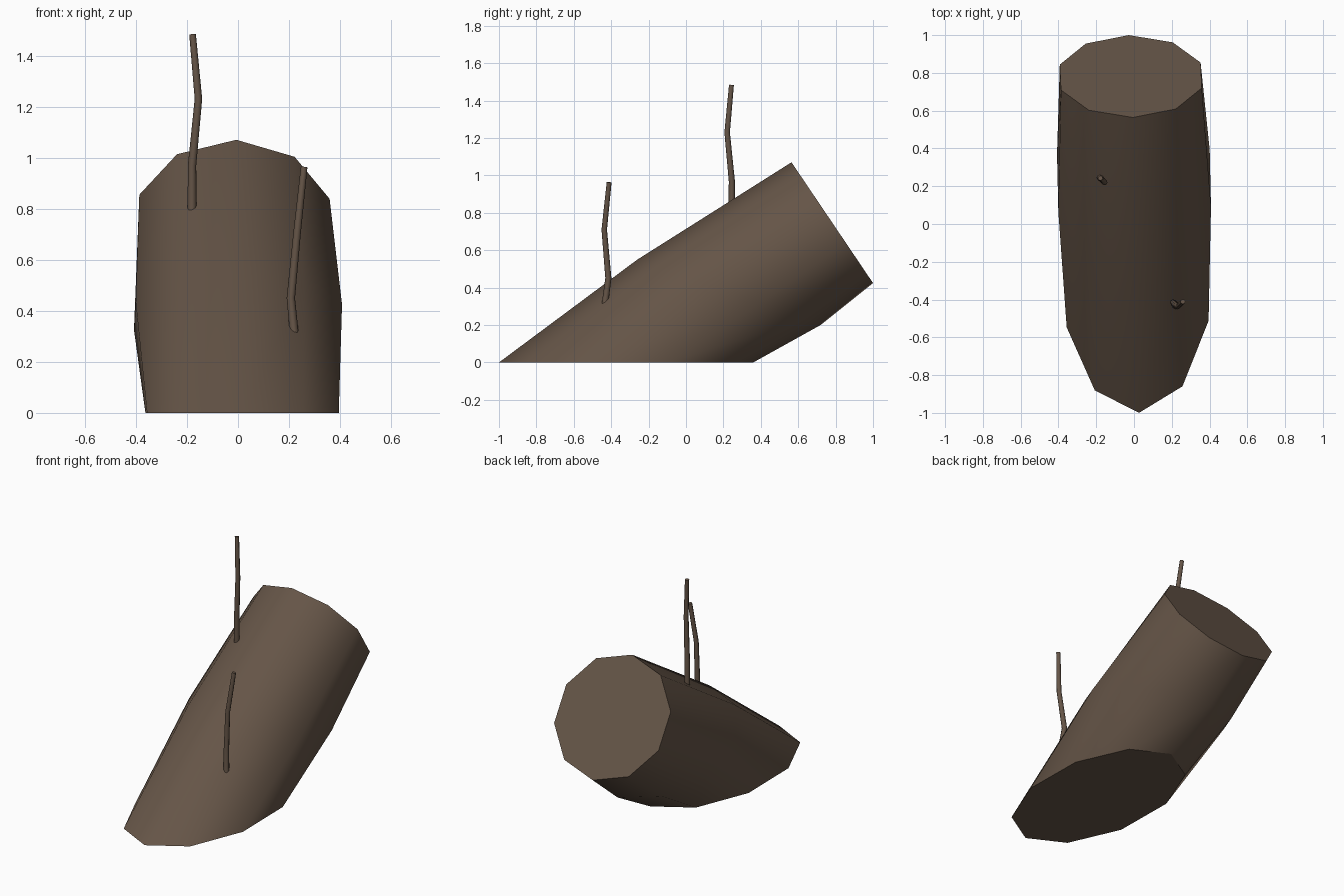
import bpy, bmesh, math
from mathutils import Vector

if "Cube" in bpy.data.objects:
    bpy.data.objects.remove(bpy.data.objects["Cube"])

bark = bpy.data.materials.new("bark brown")
bark.diffuse_color = (0.13, 0.09, 0.063, 1)
bark.use_nodes = True
bark.node_tree.nodes["Principled BSDF"].inputs["Base Color"].default_value = bark.diffuse_color


def loft(name, rings):
    """Skin a list of equal-length rings; smooth sides, flat end caps."""
    bm = bmesh.new()
    vs = [[bm.verts.new(p) for p in ring] for ring in rings]
    n = len(vs[0])
    for a, b in zip(vs, vs[1:]):
        for i in range(n):
            j = (i + 1) % n
            bm.faces.new((a[i], a[j], b[j], b[i])).smooth = True
    caps = [bm.faces.new(vs[0]), bm.faces.new(vs[-1])]
    bmesh.ops.recalc_face_normals(bm, faces=bm.faces)
    for cap in caps:
        for e in cap.edges:
            e.smooth = False
    me = bpy.data.meshes.new(name)
    bm.to_mesh(me)
    bm.free()
    me.materials.append(bark)
    ob = bpy.data.objects.new(name, me)
    bpy.context.collection.objects.link(ob)
    return ob


def trunk_ring(centre, rx, ry, rz, sides=10):
    """Tilted ellipse: its front edge is raised by rz."""
    pts = []
    for k in range(sides):
        t = math.radians(1.5) + math.tau * k / sides
        pts.append(Vector(centre) + Vector((rx * math.sin(t), -ry * math.cos(t), rz * math.cos(t))))
    return pts


def twig(name, path, r0=0.018, r1=0.013, sides=8):
    """Thin crooked stem with rings square to each bend."""
    pts = [Vector(p) for p in path]
    rings = []
    for i, p in enumerate(pts):
        d = (pts[min(i + 1, len(pts) - 1)] - pts[max(i - 1, 0)]).normalized()
        u = d.cross(Vector((0, 1, 0))).normalized()
        v = d.cross(u)
        r = r0 + (r1 - r0) * i / (len(pts) - 1)
        rings.append([p + r * (u * math.cos(a) + v * math.sin(a))
                      for a in (math.tau * k / sides for k in range(sides))])
    return loft(name, rings)


# leaning trunk: ground cut, swollen middle, sawn end
loft("trunk", [
    trunk_ring((0.016, -0.32, 0), 0.395, 0.68, 0),
    trunk_ring((0, 0.23, 0.375), 0.425, 0.49, 0.175),
    trunk_ring((-0.017, 0.782, 0.747), 0.392, 0.218, 0.323),
])

# two dead twigs
twig("upper_twig", [(-0.18, 0.245, 0.71), (-0.18, 0.245, 0.97), (-0.155, 0.22, 1.23), (-0.178, 0.243, 1.483)])
twig("lower_twig", [(0.232, -0.45, 0.19), (0.207, -0.415, 0.45), (0.232, -0.437, 0.71), (0.259, -0.411, 0.963)])
